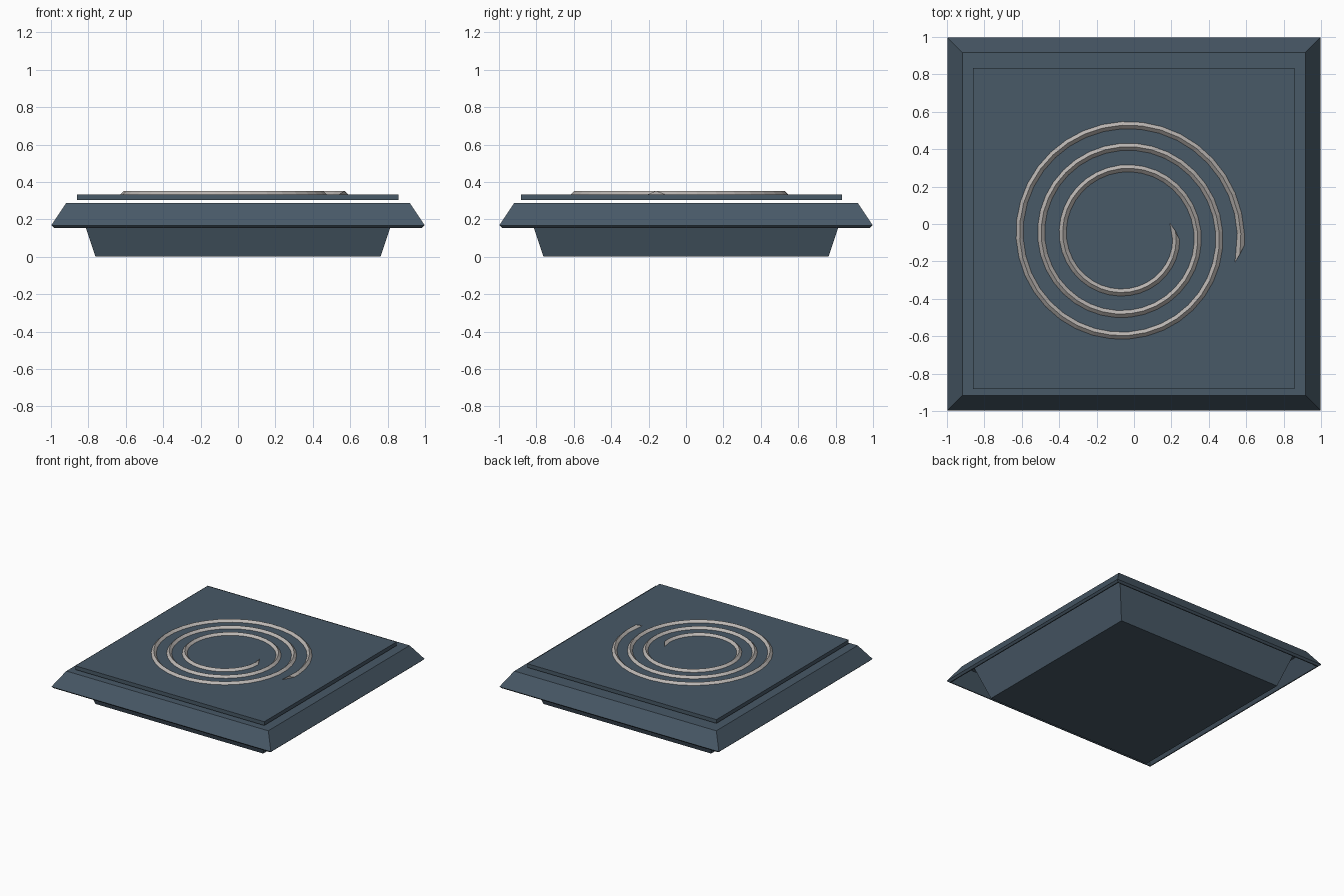
import bpy, bmesh, math

if "Cube" in bpy.data.objects:
    bpy.data.objects.remove(bpy.data.objects["Cube"])


def material(name, rgb):
    m = bpy.data.materials.new(name)
    m.diffuse_color = (*rgb, 1)
    m.use_nodes = True
    m.node_tree.nodes["Principled BSDF"].inputs["Base Color"].default_value = m.diffuse_color
    return m


SLATE = material("slate_blue", (0.065, 0.10, 0.135))
METAL = material("warm_grey", (0.50, 0.47, 0.45))


def finish(name, bm, mat):
    bmesh.ops.recalc_face_normals(bm, faces=bm.faces)
    me = bpy.data.meshes.new(name)
    bm.to_mesh(me)
    bm.free()
    me.materials.append(mat)
    ob = bpy.data.objects.new(name, me)
    bpy.context.collection.objects.link(ob)
    return ob


def square_stack(name, profile, mat, centre=(0, 0)):
    """Lofts square rings (half size, z) and caps both ends."""
    bm = bmesh.new()
    cx, cy = centre
    rings = [[bm.verts.new((cx + sx * h, cy + sy * h, z))
              for sx, sy in ((-1, -1), (1, -1), (1, 1), (-1, 1))] for h, z in profile]
    for a, b in zip(rings, rings[1:]):
        for i in range(4):
            j = (i + 1) % 4
            bm.faces.new((a[i], a[j], b[j], b[i]))
    bm.faces.new(rings[0])
    bm.faces.new(rings[-1])
    return finish(name, bm, mat)


# Tapered tub that carries the plate
square_stack("tapered_base", [(0.762, 0), (0.855, 0.28)], SLATE)

# Bevelled plate with a hollow skirt underneath
square_stack("bevelled_skirt", [(0.90, 0.275), (0.975, 0.154), (0.983, 0.154), (0.998, 0.168),
                                (0.918, 0.288)], SLATE)

# Thin panel floating just above the plate
square_stack("top_panel", [(0.859, 0.302), (0.859, 0.333)], SLATE, (-0.002, -0.024))


# Spiral ridge with a square section, half sunk in the panel
def spiral_ridge():
    bm = bmesh.new()
    cx, cy, r0, pitch, half, z = -0.049, -0.063, 0.274, 0.1155, 0.019, 0.333
    t0, t1, per_turn = -0.015, 3.025, 36
    n = round((t1 - t0) * per_turn)
    section = [(half, 0), (0, half), (-half, 0), (0, -half)]
    rings = []
    for i in range(n + 1):
        ring = []
        for dr, dz in section:
            t = t0 + (t1 - t0) * i / n
            # slanted end cuts: the inner edge runs on to a point
            skew = -dr / half * 0.09 / (2 * math.pi * (r0 + pitch * t)) * 0.55
            t += skew * ((i == n) - (i == 0))
            r, a = r0 + pitch * t + dr, -2 * math.pi * t
            ring.append(bm.verts.new((cx + r * math.cos(a), cy + r * math.sin(a), z + dz)))
        rings.append(ring)
    for a, b in zip(rings, rings[1:]):
        for i in range(4):
            j = (i + 1) % 4
            bm.faces.new((a[i], a[j], b[j], b[i]))
    bm.faces.new(rings[0])
    bm.faces.new(rings[-1])
    return finish("spiral_ridge", bm, METAL)


spiral_ridge()
